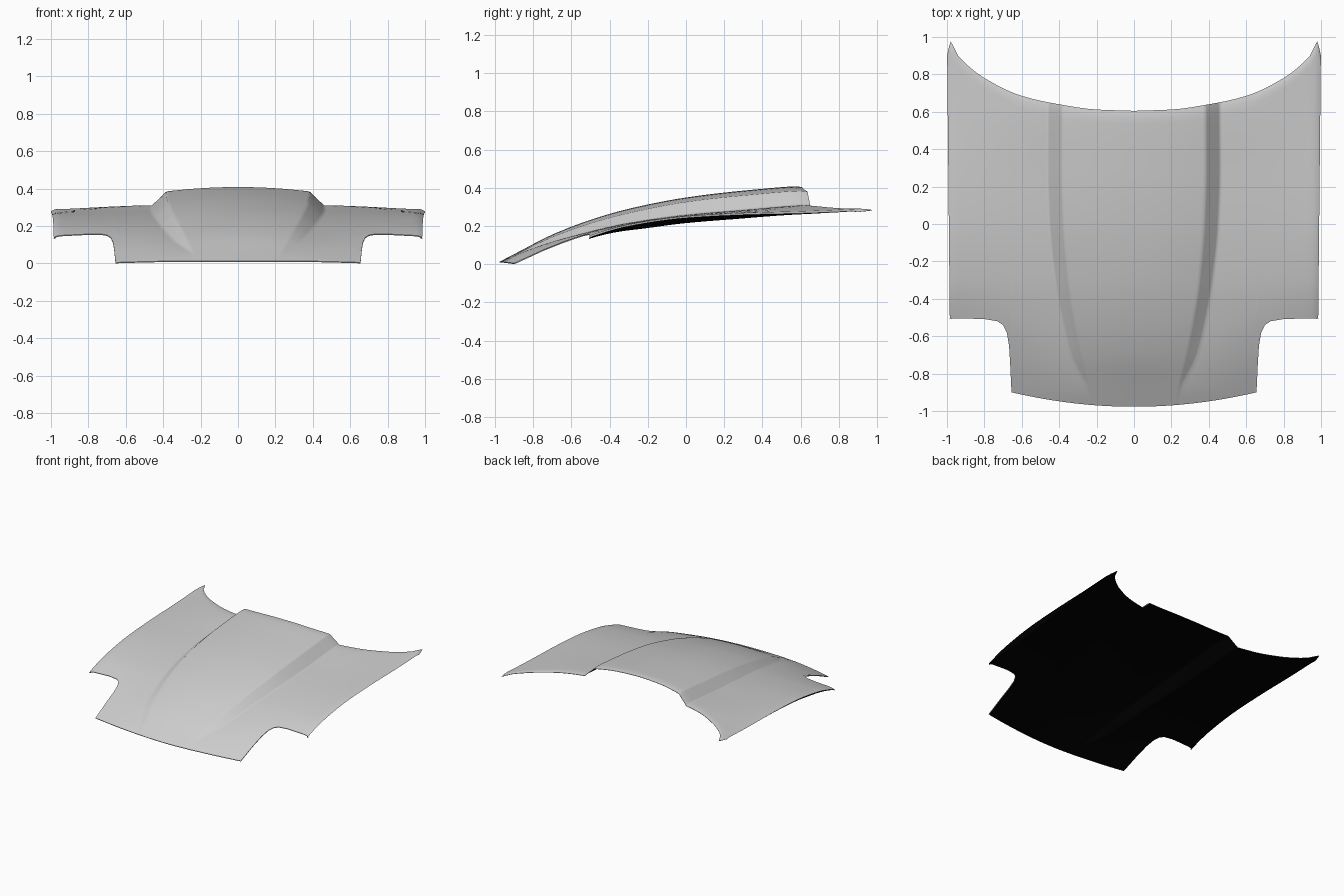
import bpy
import bmesh

cube = bpy.data.objects.get("Cube")
if cube:
    bpy.data.objects.remove(cube, do_unlink=True)


def make_material(name, value):
    material = bpy.data.materials.new(name)
    material.use_nodes = True
    colour = (value, value, value, 1)
    material.diffuse_color = colour
    material.node_tree.nodes["Principled BSDF"].inputs["Base Color"].default_value = colour
    return material


def curve(xs, ys, x):
    """Smooth interpolation through points, without overshoot."""
    x = min(max(x, xs[0]), xs[-1])
    count = len(xs)
    slopes = [(ys[k + 1] - ys[k]) / (xs[k + 1] - xs[k]) for k in range(count - 1)]

    def tangent(k):
        if k == 0 or k == count - 1:
            return slopes[min(k, count - 2)]
        a, b = slopes[k - 1], slopes[k]
        return 2 * a * b / (a + b) if a * b > 0 else 0

    k = max(j for j in range(count - 1) if xs[j] <= x)
    width = xs[k + 1] - xs[k]
    t = (x - xs[k]) / width
    blend = t * t * (3 - 2 * t)
    return (ys[k] * (1 - blend) + ys[k + 1] * blend
            + width * t * (1 - t) * ((1 - t) * tangent(k) - t * tangent(k + 1)))


# Long profiles of the panel, front to back
STATIONS = (-.98, -.88, -.7, -.5, -.3, 0, .3, .64, 1)
CENTRE_Z = (.024, .076, .168, .245, .303, .362, .398, .424, .43)
CREST_X = (.22, .237, .28, .32, .35, .375, .383, .382, .38)
CREST_Z = (.02, .07, .155, .227, .281, .339, .373, .398, .4)
FOOT_X = (.23, .25, .335, .385, .42, .452, .462, .46, .46)
FOOT_Z = (.019, .067, .131, .186, .23, .272, .298, .324, .332)
EDGE_Z = (-.075, -.027, .068, .163, .221, .264, .281, .291, .307)

# Outline: stepped front corners and swept windscreen edge
NOTCH_X = (.655, .662, .668, .68, .7, .73, .8, 1)
NOTCH_Y = (-.9, -.75, -.65, -.58, -.54, -.52, -.508, -.505)
BACK_X = (0, .2, .4, .6, .8, .9, .95, .98, 1)
BACK_Y = (.605, .612, .64, .685, .78, .856, .912, .975, .9)

# Depth of the turned-under side lip
LIP_Y = (-.5, -.15, .2, .6, .9)
LIP_DEPTH = (.006, .029, .023, .005, .001)


def at(profile, y):
    return curve(STATIONS, profile, y)


def front_y(x):
    return -.977 + .18 * x * x if x < NOTCH_X[0] else curve(NOTCH_X, NOTCH_Y, x)


def row_y(x, v):
    front = front_y(x)
    return front + (curve(BACK_X, BACK_Y, x) - front) * v


def bulge_x(s, y):
    """s runs 0 centre, 1 crest, 2 foot, 3 start of the flat wing."""
    crest, foot = at(CREST_X, y), at(FOOT_X, y)
    if s <= 1:
        return s * crest
    if s <= 2:
        return crest + (foot - crest) * (s - 1)
    return foot + (.6 - foot) * (s - 2)


def wing_z(x, y):
    foot, low = at(FOOT_X, y), at(FOOT_Z, y)
    t = max(0, (x - foot) / (.97 - foot))
    return low + (at(EDGE_Z, y) - low) * t ** 1.5


def bulge_point(s, v):
    y = row_y(.3, v)
    for _ in range(8):
        x = bulge_x(s, y)
        y = row_y(x, v)
    crest = at(CREST_Z, y)
    if s <= 1:
        centre = at(CENTRE_Z, y)
        z = centre + (crest - centre) * s * s
    elif s <= 2:
        z = crest + (at(FOOT_Z, y) - crest) * (s - 1)
    else:
        z = wing_z(x, y)
    return x, y, z


def wing_point(u, v):
    y = row_y(u, v)
    x = u * min(1, .99 + .01 * y) if u > .8 else u
    return x, y, wing_z(x, y) - 5 * max(0, u - .96) ** 2


def lip_point(v):
    x, y, z = wing_point(1, v)
    depth = curve(LIP_Y, LIP_DEPTH, y)
    return x - .002 - 1.1 * depth, y, z - depth


ROWS = 44
steps = [r / ROWS for r in range(ROWS)] + [.99, 1]
bulge_columns = [k / 8 for k in range(8)]
bulge_columns += [.96, 1, 1.1, 1.5, 1.9, 2, 2.08, 2.2, 2.4, 2.6, 2.8, 3]
wing_columns = (.63,) + NOTCH_X[:-1] + (.85, .9, .94, .965, .98, .99, 1)
columns = [[bulge_point(s, v) for v in steps] for s in bulge_columns]
columns += [[wing_point(u, v) for v in steps] for u in wing_columns]
columns.append([lip_point(v) for v in steps])

# Slim flange turned down along the front edge, and rear edge rolled down
for column in columns:
    x, y, z = column[0]
    flange = 0 if column is columns[-1] else .005
    column.insert(0, (x, y + .002, z - flange))
    for r, drop in ((-2, .003), (-1, .006)):
        x, y, z = column[r]
        column[r] = (x, y, z - drop)

# Left half of the bonnet skin
bm = bmesh.new()
grid = [[bm.verts.new(point) for point in column] for column in columns]
for c in range(len(grid) - 1):
    for r in range(len(grid[c]) - 1):
        face = bm.faces.new((grid[c][r], grid[c + 1][r], grid[c + 1][r + 1], grid[c][r + 1]))
        face.material_index = 1 if c == len(grid) - 2 else 0

mesh = bpy.data.meshes.new("bonnet_panel")
bm.to_mesh(mesh)
bm.free()
mesh.materials.append(make_material("grey paint", .62))
mesh.materials.append(make_material("black underside", 0))
bonnet = bpy.data.objects.new("bonnet_panel", mesh)
bpy.context.scene.collection.objects.link(bonnet)

# Mirror to the other side and give the sheet its black back
mirror = bonnet.modifiers.new("mirror", "MIRROR")
mirror.use_clip = True
sheet = bonnet.modifiers.new("sheet", "SOLIDIFY")
sheet.thickness = .003
sheet.offset = -1
sheet.material_offset = 1
bpy.ops.object.select_all(action="DESELECT")
bonnet.select_set(True)
bpy.context.view_layer.objects.active = bonnet
for name in ("mirror", "sheet"):
    bpy.ops.object.modifier_apply(modifier=name)

# Rest on the ground and smooth all but the rims
lowest = min(v.co.z for v in bonnet.data.vertices)
for v in bonnet.data.vertices:
    v.co.z -= lowest
bpy.ops.object.shade_smooth_by_angle(angle=.95)
